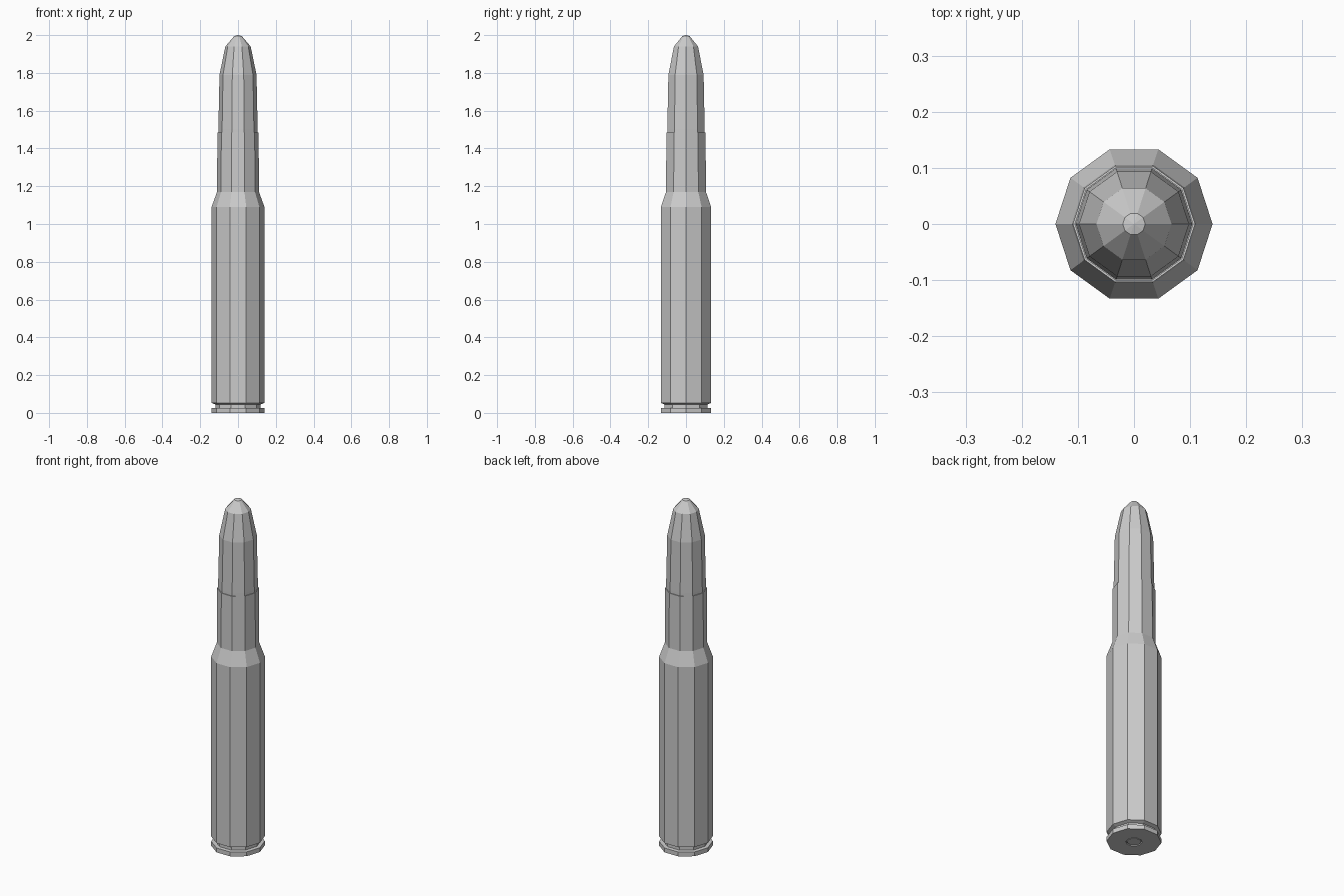
import bpy, bmesh
from math import cos, sin, pi

if "Cube" in bpy.data.objects:
    bpy.data.objects.remove(bpy.data.objects["Cube"])

SIDES = 10


def lathe(name, profile):
    """Revolve (radius, z) points into a flat-faceted decagonal part."""
    bm = bmesh.new()
    rings = []
    for r, z in profile:
        if r == 0:
            rings.append([bm.verts.new((0, 0, z))] * SIDES)
        else:
            rings.append([bm.verts.new((r * cos(2 * pi * i / SIDES),
                                        r * sin(2 * pi * i / SIDES), z))
                          for i in range(SIDES)])
    for a, b in zip(rings, rings[1:]):
        for i in range(SIDES):
            j = (i + 1) % SIDES
            corners = list(dict.fromkeys((a[i], a[j], b[j], b[i])))
            bm.faces.new(corners)
    bmesh.ops.recalc_face_normals(bm, faces=bm.faces)
    mesh = bpy.data.meshes.new(name)
    bm.to_mesh(mesh)
    bm.free()
    obj = bpy.data.objects.new(name, mesh)
    bpy.context.collection.objects.link(obj)
    return obj


# Casing: primer pocket, rim, extractor groove, body, shoulder, neck and mouth
lathe("casing", [(0, 0.008), (0.042, 0.008), (0.042, 0), (0.14, 0), (0.14, 0.025),
                 (0.12, 0.027), (0.12, 0.045), (0.14, 0.053), (0.14, 1.09),
                 (0.111, 1.17), (0.109, 1.485), (0.105, 1.485), (0.105, 1.475),
                 (0, 1.475)])

# Bullet seated in the mouth, with a rounded nose
lathe("bullet", [(0, 1.44), (0.104, 1.44), (0.104, 1.5), (0.098, 1.79),
                 (0.067, 1.94), (0.02, 1.995), (0, 2.0)])

# Primer disc in the base
lathe("primer", [(0, 0.001), (0.036, 0.001), (0.038, 0.003), (0.038, 0.012), (0, 0.012)])
